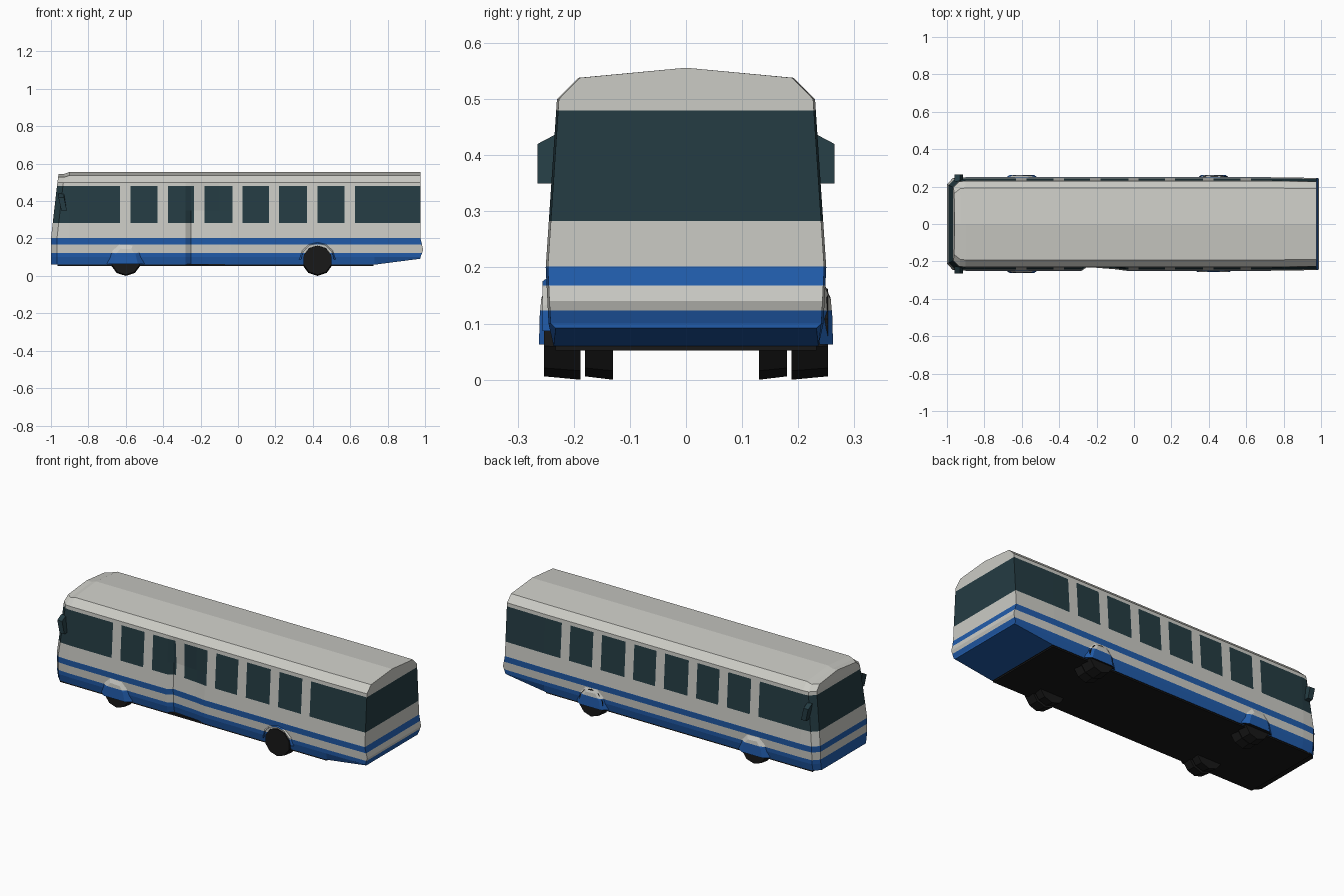
import bpy, bmesh, math
from mathutils import Vector

if "Cube" in bpy.data.objects:
    bpy.data.objects.remove(bpy.data.objects["Cube"])


def material(name, r, g, b):
    m = bpy.data.materials.new(name)
    m.use_nodes = True
    m.diffuse_color = (r, g, b, 1)
    m.node_tree.nodes["Principled BSDF"].inputs["Base Color"].default_value = (r, g, b, 1)
    return m


WHITE, BLUE, GLASS, BLACK = range(4)
MATS = [material("warm white paint", 0.60, 0.60, 0.56),
        material("blue paint", 0.015, 0.107, 0.41),
        material("dark tinted glass", 0.018, 0.045, 0.056),
        material("black rubber", 0.009, 0.009, 0.009)]

SKIRT_TOP, STRIPE_LOW, STRIPE_TOP, SILL, HEAD = 0.123, 0.168, 0.202, 0.283, 0.48
TAIL_START = 0.73
WINDOWS = [(-1.1, -0.63), (-0.575, -0.43), (-0.375, -0.235), (-0.18, -0.03),
           (0.025, 0.165), (0.22, 0.37), (0.425, 0.57), (0.625, 1.1)]


def finish(bm, name):
    bmesh.ops.recalc_face_normals(bm, faces=bm.faces)
    me = bpy.data.meshes.new(name)
    bm.to_mesh(me)
    bm.free()
    for m in MATS:
        me.materials.append(m)
    ob = bpy.data.objects.new(name, me)
    bpy.context.collection.objects.link(ob)
    return ob


def cut(bm, axis, value):
    no = Vector((0, 0, 0))
    no[axis] = 1
    bmesh.ops.bisect_plane(bm, geom=bm.verts[:] + bm.edges[:] + bm.faces[:],
                           plane_co=no * value, plane_no=no)


def paint(bm):
    # colour bands by height, windows by length, black underside
    for z in (SKIRT_TOP, STRIPE_LOW, STRIPE_TOP, SILL, HEAD):
        cut(bm, 2, z)
    bmesh.ops.recalc_face_normals(bm, faces=bm.faces)
    for f in bm.faces:
        c = f.calc_center_median()
        f.material_index = WHITE
        if c.z < SKIRT_TOP or STRIPE_LOW < c.z < STRIPE_TOP:
            f.material_index = BLUE
        elif SILL < c.z < HEAD and any(a < c.x < b for a, b in WINDOWS):
            f.material_index = GLASS
        if f.normal.z < -0.9 and c.x < TAIL_START and c.z < SKIRT_TOP:
            f.material_index = BLACK


# Body: cross-section (half width, height) lofted along x
SECTION = [(0.236, 0.06), (0.245, 0.10), (0.247, 0.14), (0.25, 0.20),
           (0.24, 0.35), (0.23, 0.50), (0.192, 0.538), (0.0, 0.556)]
# (x, width scale, door dent)
STATIONS = [(-1.0, 0.85, 0), (-0.968, 0.985, 0), (-0.9, 1, 0), (-0.28, 1, 0),
            (-0.25, 1, 0.02), (-0.1, 1, 0.008), (-0.04, 1, 0),
            (TAIL_START, 1, 0), (0.976, 0.985, 0)]


def body_point(station, point, side):
    x, scale, dent = station
    w, z = point
    y = side * w * scale
    if side < 0 and z < 0.45:
        y += dent
    if x < -0.95:
        x += 0.04 * max(0, z - 0.2) / 0.35      # raked windscreen
        z -= 0.01 if z > 0.52 else 0
    if x > 0.9:
        z = max(z, 0.092)                       # raised tail
        x += 0.014 if 0.12 < z < 0.16 else 0    # bumper lip
    return x, y, z


bm = bmesh.new()
rings = []
for st in STATIONS:
    left = [bm.verts.new(body_point(st, p, 1)) for p in SECTION]
    right = [bm.verts.new(body_point(st, p, -1)) for p in SECTION[:-1]]
    rings.append(left + right[::-1])
n = len(rings[0])
for a, b in zip(rings, rings[1:]):
    for i in range(n):
        j = (i + 1) % n
        bm.faces.new((a[i], a[j], b[j], b[i]))
top = len(SECTION) - 1
for r in (rings[0], rings[-1]):
    for k in range(top - 1):
        bm.faces.new((r[k], r[k + 1], r[n - 2 - k], r[n - 1 - k]))
    bm.faces.new((r[top - 1], r[top], r[top + 1]))
for a, b in WINDOWS:
    for x in (a, b):
        if abs(x) < 1:
            cut(bm, 0, x)
paint(bm)
finish(bm, "body")


def box(name, centre, size, mat):
    bm = bmesh.new()
    bmesh.ops.create_cube(bm, size=1)
    for v in bm.verts:
        v.co = Vector(centre) + Vector(a * b for a, b in zip(v.co, size))
    for f in bm.faces:
        f.material_index = mat
    return finish(bm, name)


# Chassis floor
box("chassis_floor", (-0.12, 0, 0.058), (1.69, 0.465, 0.012), BLACK)


# Wheels: paired low-poly tyres
def wheel(name, x, side, inner, outer):
    bm = bmesh.new()
    bmesh.ops.create_cone(bm, cap_ends=True, segments=10, radius1=0.084,
                          radius2=0.078, depth=outer - inner)
    for v in bm.verts:
        a, b, c = v.co
        v.co = (x + a, side * ((inner + outer) / 2 + c), 0.084 + b)
    for f in bm.faces:
        f.material_index = BLACK
    finish(bm, name)


for side, label in ((1, "left"), (-1, "right")):
    for x, end in ((-0.6, "front"), (0.425, "rear")):
        wheel(f"{end}_{label}_outer_wheel", x, side, 0.188, 0.253 if end == "rear" else 0.243)
        wheel(f"{end}_{label}_inner_wheel", x, side, 0.13, 0.18)


# Wheel arch bulges
ARCH = [(-0.1, 0.063), (-0.085, 0.14), (-0.045, 0.19), (0.045, 0.185),
        (0.08, 0.14), (0.1, 0.063)]


def fender(name, x, side):
    bm = bmesh.new()
    base = [bm.verts.new((x + a, side * 0.238, z)) for a, z in ARCH]
    crown = [bm.verts.new((x + a * 0.65, side * (0.262 - 0.06 * max(0, z - 0.12)),
                           0.063 + (z - 0.063) * 0.65)) for a, z in ARCH]
    for i in range(len(ARCH)):
        j = (i + 1) % len(ARCH)
        bm.faces.new((base[i], base[j], crown[j], crown[i]))
    bm.faces.new(crown)
    paint(bm)
    finish(bm, name)


fender("front_left_fender", -0.6, 1)
fender("front_right_fender", -0.6, -1)
fender("rear_left_fender", 0.425, 1)

# Rear right arch lip
bm = bmesh.new()
lip = []
for i in range(7):
    a = math.pi * i / 6
    ring = [(0.088, 0.24), (0.1, 0.24), (0.088, 0.256)]
    lip.append([bm.verts.new((0.425 + r * math.cos(a), -y, 0.087 + r * math.sin(a)))
                for r, y in ring])
for a, b in zip(lip, lip[1:]):
    for i in range(3):
        j = (i + 1) % 3
        bm.faces.new((a[i], a[j], b[j], b[i]))
paint(bm)
finish(bm, "rear_right_arch_lip")

# Mirrors: thin wedge housings
for side, label in ((1, "left"), (-1, "right")):
    mirror = box(f"{label}_mirror", (-0.945, side * 0.246, 0.395), (0.03, 0.038, 0.09), GLASS)
    for v in mirror.data.vertices:
        if v.co.z > 0.4 and abs(v.co.y) > 0.25:
            v.co.z -= 0.02
        if v.co.z < 0.4:
            v.co.x += 0.015
